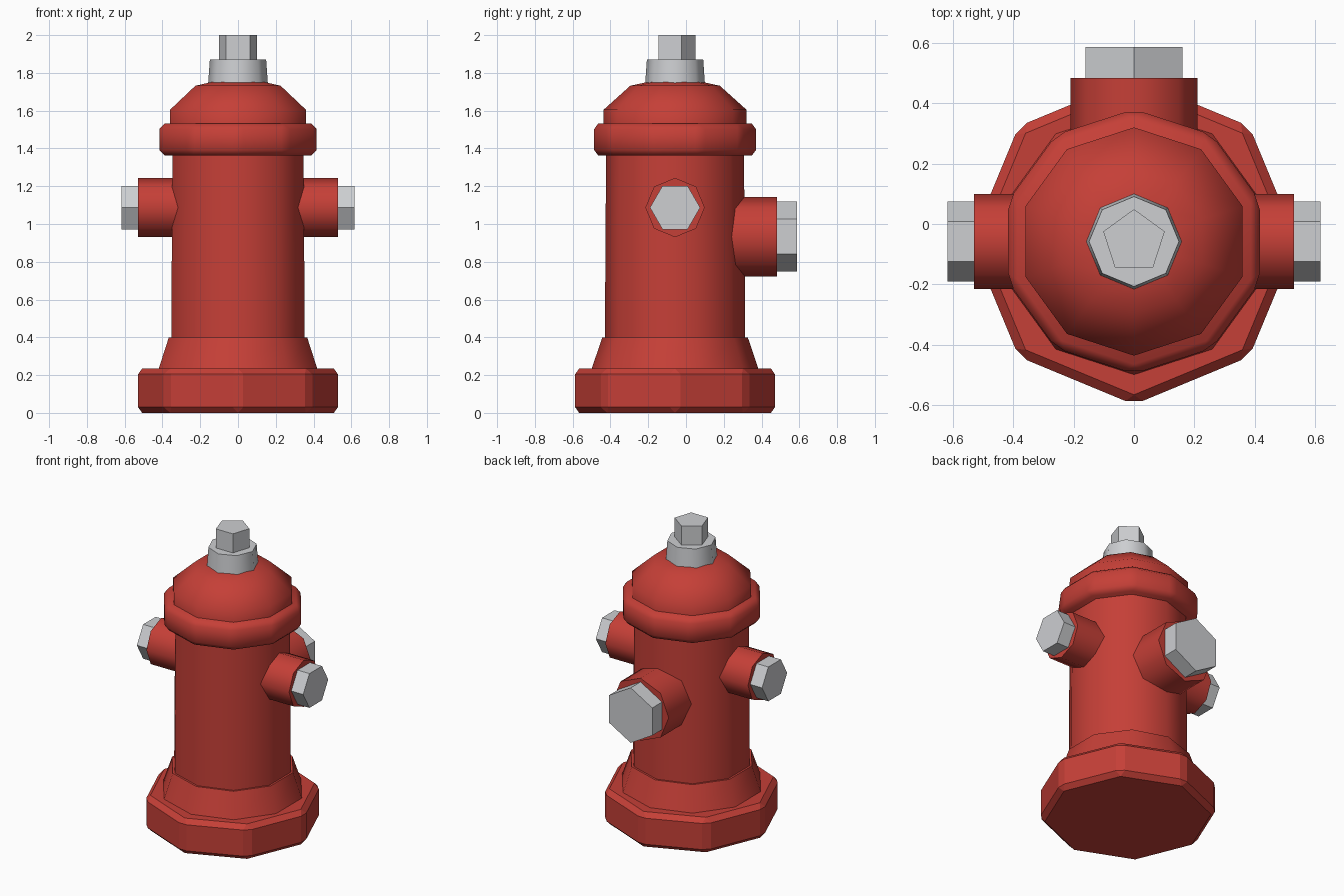
import bpy, bmesh, math
from mathutils import Matrix, Vector

cube = bpy.data.objects.get("Cube")
if cube:
    bpy.data.objects.remove(cube, do_unlink=True)

CY = -0.058          # y of the main vertical axis


def material(name, rgb):
    m = bpy.data.materials.new(name)
    m.use_nodes = True
    color = (*rgb, 1)
    m.diffuse_color = color
    m.node_tree.nodes["Principled BSDF"].inputs["Base Color"].default_value = color
    return m


red = material("red paint", (0.56, 0.05, 0.038))
metal = material("light grey metal", (0.61, 0.62, 0.64))


def lathe(name, sides, profile, mat, origin=(0, CY, 0), axis=(0, 0, 1),
          start=(0, -1, 0), smooth=None, bevel=0):
    """Capped solid: rings of (radius, distance along axis), first corner toward start."""
    a, u = Vector(axis), Vector(start)
    v = a.cross(u)
    bm = bmesh.new()
    rings = []
    for r, d in profile:
        ring = []
        for i in range(sides):
            t = 2 * math.pi * i / sides
            ring.append(bm.verts.new(Vector(origin) + a * d + (u * math.cos(t) + v * math.sin(t)) * r))
        rings.append(ring)
    for low, high in zip(rings, rings[1:]):
        for i in range(sides):
            j = (i + 1) % sides
            bm.faces.new((low[i], low[j], high[j], high[i]))
    bm.faces.new(rings[0][::-1])
    bm.faces.new(rings[-1])
    bmesh.ops.recalc_face_normals(bm, faces=bm.faces)
    mesh = bpy.data.meshes.new(name)
    bm.to_mesh(mesh)
    bm.free()
    mesh.materials.append(mat)
    ob = bpy.data.objects.new(name, mesh)
    bpy.context.collection.objects.link(ob)
    bpy.ops.object.select_all(action='DESELECT')
    ob.select_set(True)
    bpy.context.view_layer.objects.active = ob
    if bevel:
        mod = ob.modifiers.new("Bevel", 'BEVEL')
        mod.width = bevel
        mod.segments = 1
        mod.limit_method = 'NONE'
        bpy.ops.object.modifier_apply(modifier=mod.name)
    if smooth:
        bpy.ops.object.shade_smooth_by_angle(angle=math.radians(smooth))
    return ob


# Foot and barrel
lathe("base_plate", 8, [(0.54, 0), (0.54, 0.235)], red, bevel=0.03)
lathe("base_skirt", 10, [(0.446, 0.22), (0.385, 0.4)], red, smooth=50)
lathe("barrel", 10, [(0.372, 0.3), (0.365, 1.4)], red, smooth=50)

# Lid
lathe("lid_rim", 10, [(0.438, 1.362), (0.438, 1.532)], red, smooth=50, bevel=0.03)
lathe("lid_dome", 10, [(0.378, 1.5), (0.378, 1.605), (0.237, 1.732), (0.13, 1.755)],
      red, smooth=50)
lathe("top_collar", 8, [(0.158, 1.745), (0.149, 1.872)], metal, smooth=50)
lathe("top_nut", 5, [(0.107, 1.86), (0.107, 2.0)], metal, start=(0, 1, 0))

# Side outlets
for side, label in ((1, "left"), (-1, "right")):
    spot = (0, CY, 1.087)
    lathe(label + "_outlet", 8, [(0.157, 0.2), (0.157, 0.53)], red, spot,
          (side, 0, 0), (0, 0, 1), smooth=50)
    lathe(label + "_outlet_nut", 6, [(0.133, 0.5), (0.133, 0.618)], metal, spot,
          (side, 0, 0), (0, 1, 0))

# Larger back outlet
spot = (0, 0, 0.933)
lathe("back_outlet", 8, [(0.21, 0.1), (0.21, 0.483)], red, spot,
      (0, 1, 0), (0, 0, 1), smooth=50)
lathe("back_outlet_nut", 6, [(0.185, 0.46), (0.185, 0.587)], metal, spot,
      (0, 1, 0), (0, 0, 1))
